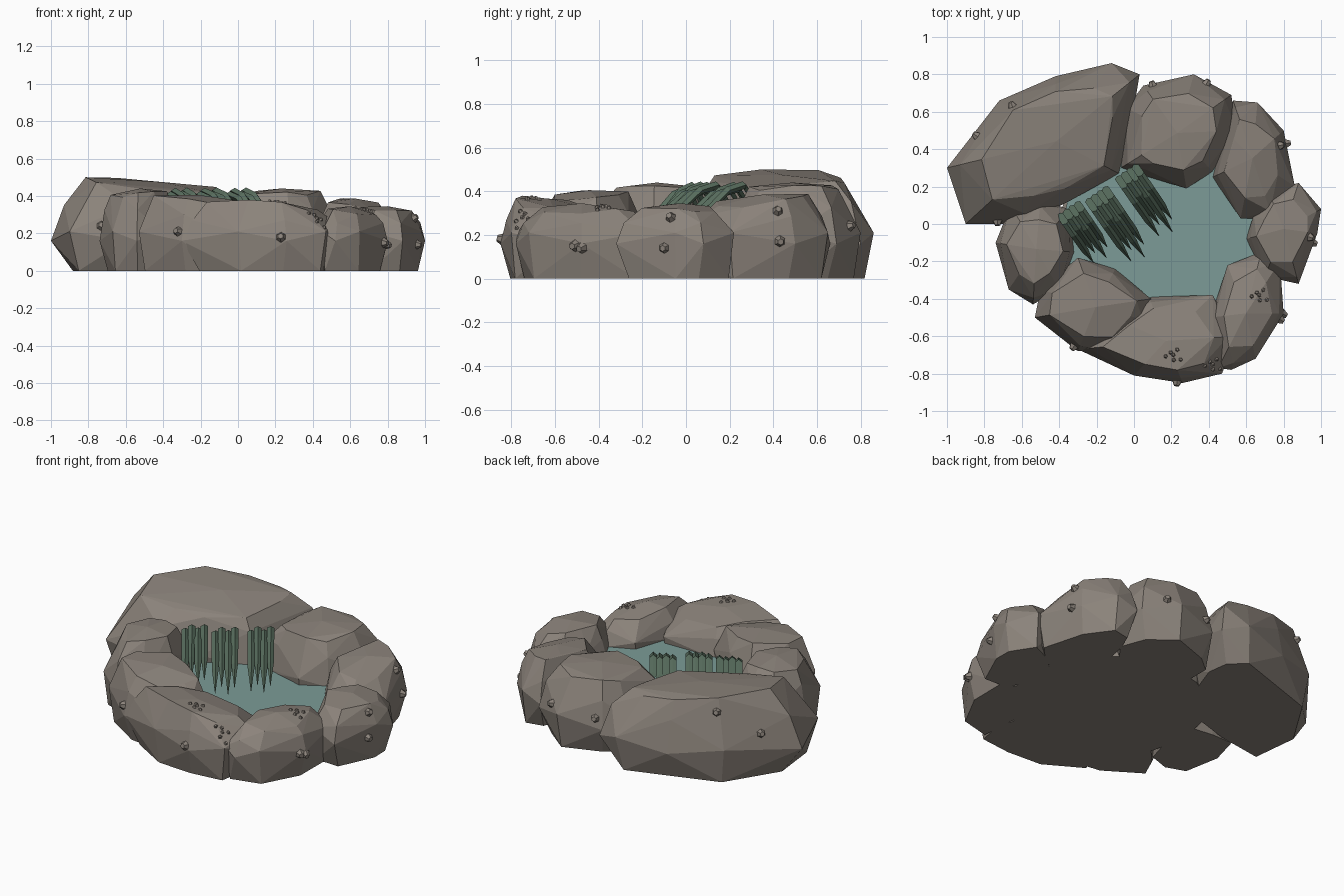
import bpy, bmesh, math, random
from mathutils import Vector
from mathutils.bvhtree import BVHTree

if "Cube" in bpy.data.objects:
    bpy.data.objects.remove(bpy.data.objects["Cube"])

random.seed(4)


def material(name, rgb):
    m = bpy.data.materials.new(name)
    m.diffuse_color = (*rgb, 1)
    m.use_nodes = True
    m.node_tree.nodes["Principled BSDF"].inputs["Base Color"].default_value = m.diffuse_color
    return m


ROCK = material("warm grey rock", (0.26, 0.228, 0.198))
WATER = material("teal water", (0.2, 0.33, 0.31))
WEED = material("dark green weed", (0.095, 0.15, 0.108))


def finish(name, bm, mat):
    bmesh.ops.recalc_face_normals(bm, faces=bm.faces)
    mesh = bpy.data.meshes.new(name)
    bm.to_mesh(mesh)
    mesh.materials.append(mat)
    obj = bpy.data.objects.new(name, mesh)
    bpy.context.collection.objects.link(obj)
    return obj


trees = []


def rock(name, outline, height, slope=(0, 0), crown=0.66):
    """Faceted boulder: hull of a flat foot, a wide waist and a tilted crown."""
    pts = [Vector((x, y, 0)) for x, y in outline]
    c = sum(pts, Vector()) / len(pts)
    bm = bmesh.new()
    for i, p in enumerate(pts):
        d = p - c
        bm.verts.new(c + d * (0.9 if i % 2 else 0.8))
        bm.verts.new(p + Vector((0, 0, 0.21 if i % 2 else 0.16)))
        top = c + d * (crown + random.uniform(-0.07, 0.07))
        top.z = height + slope[0] * d.x + slope[1] * d.y - random.uniform(0.01, 0.04)
        bm.verts.new(top)
        if i % 2 == 0:  # shoulder between waist and crown
            bm.verts.new(c + d * 0.88 + Vector((0, 0, height * 0.74)))
    bm.verts.new(c + Vector((0, 0, height)))
    hull = bmesh.ops.convex_hull(bm, input=bm.verts)
    loose = [v for v in bm.verts if not v.link_faces]
    bmesh.ops.delete(bm, geom=loose, context='VERTS')
    bmesh.ops.dissolve_limit(bm, angle_limit=math.radians(3), verts=bm.verts, edges=bm.edges)
    trees.append(BVHTree.FromBMesh(bm))
    finish(name, bm, ROCK)


# Ring of boulders, clockwise from the large one
rock("large_back_left_rock",
     [(-1, .3), (-.9, 0), (-.6, 0), (-.35, .12), (-.08, .27), (0, .62), (.03, .8),
      (-.12, .86), (-.42, .79), (-.72, .66)], 0.475, (-.08, .06), 0.72)
rock("back_rock",
     [(-.07, .3), (-.04, .62), (.05, .74), (.32, .8), (.52, .69), (.55, .5),
      (.42, .28), (.28, .19), (.05, .26)], 0.44)
rock("back_right_rock",
     [(.42, .25), (.49, .5), (.53, .66), (.66, .65), (.8, .5), (.86, .2),
      (.74, .03), (.57, .03)], 0.385, (-.1, .05))
rock("right_rock",
     [(.6, -.08), (.64, .05), (.72, .17), (.88, .22), (1, .08), (.98, -.05),
      (.88, -.32), (.7, -.28)], 0.345, (-.06, 0))
rock("front_right_rock",
     [(.41, -.5), (.45, -.77), (.52, -.78), (.65, -.72), (.8, -.48), (.78, -.2),
      (.68, -.15), (.5, -.22)], 0.345, (-.04, 0))
rock("front_rock",
     [(-.3, -.67), (0, -.81), (.26, -.85), (.47, -.8), (.55, -.6), (.42, -.38),
      (.08, -.39), (-.12, -.5)], 0.365, (-.07, -.1), 0.7)
rock("front_left_rock",
     [(-.5, -.35), (-.3, -.18), (-.1, -.24), (.09, -.4), (.08, -.52), (-.08, -.68),
      (-.3, -.68), (-.53, -.5)], 0.405, (-.06, 0), 0.72)
rock("left_rock",
     [(-.74, -.1), (-.66, .1), (-.5, .13), (-.35, .08), (-.32, -.15), (-.4, -.35),
      (-.54, -.43), (-.67, -.35)], 0.44, (.05, .02))


def disc(name, radius, z0, z1, mat):
    bm = bmesh.new()
    bmesh.ops.create_cone(bm, cap_ends=True, segments=16, radius1=radius, radius2=radius,
                          depth=z1 - z0)
    bmesh.ops.translate(bm, verts=bm.verts, vec=(.15, -.05, (z0 + z1) / 2))
    finish(name, bm, mat)


# Pool bed and water surface
disc("pool_bed", 0.56, 0, 0.155, ROCK)
disc("water", 0.54, 0.155, 0.17, WATER)


def attach(bm, origin, direction, radius, depth, sides):
    """Stick a small blunt cone where a ray first meets a rock."""
    o, d = Vector(origin), Vector(direction).normalized()
    hits = [h for h in (t.ray_cast(o, d) for t in trees) if h[0] is not None]
    if not hits:
        return
    loc, nor = min(hits, key=lambda h: h[3])[:2]
    if nor.dot(d) > 0:
        nor = -nor
    new = bmesh.ops.create_cone(bm, cap_ends=True, segments=sides, radius1=radius,
                                radius2=radius * 0.5, depth=depth)['verts']
    m = nor.to_track_quat('Z', 'Y').to_matrix()
    bmesh.ops.rotate(bm, verts=new, cent=(0, 0, 0), matrix=m)
    bmesh.ops.translate(bm, verts=new, vec=loc + nor * depth * 0.3)


# Limpets on the outer faces
bm = bmesh.new()
for x, z in [(-.73, .24), (-.32, .21), (.23, .18), (.78, .15)]:
    attach(bm, (x, -2, z), (0, 1, 0), .03, .03, 6)
for y, z in [(-.48, .14), (-.1, .14), (-.07, .28), (.42, .31), (.43, .17), (.75, .24)]:
    attach(bm, (2, y, z), (-1, 0, 0), .028, .03, 6)
for x, y in [(-.65, .63), (-.84, .47), (.1, .74)]:
    attach(bm, (x, y, 2), (0, 0, -1), .028, .03, 6)
finish("limpets", bm, ROCK)

# Barnacle clusters on the front boulders
bm = bmesh.new()
for cx, cy in [(.67, -.38), (.21, -.7), (.42, -.75)]:
    for k in range(6):
        a, r = k * 2.4, .018 * k ** 0.6
        attach(bm, (cx + r * math.cos(a), cy + r * math.sin(a), 2), (0, 0, -1), .013, .014, 5)
finish("barnacles", bm, ROCK)


def weed_clump(name, x, y, length):
    """Pointed, drooping blades side by side, with a shallow ridge along each."""
    along, across = Vector((.57, -.82, 0)), Vector((.82, .57, 0))
    profile = [(0, .33, 1), (.16, .41, 1), (.42, .385, 1), (.75, .29, .9), (1, .19, .05)]
    bm = bmesh.new()
    for k in range(4):
        reach = length * (1, .88, 1.06, .92)[k]
        lift = (0, .018, .004, .02)[k]
        rings = []
        for t, z, w in profile:
            c = Vector((x, y, z + lift)) + along * reach * t + across * (k - 1.5) * .036
            half = across * .021 * w
            up = Vector((.2, -.2, .5)) * .03 * w
            rings.append([bm.verts.new(p) for p in
                          (c - half, c + up, c + half, c - up * 1.2)])
        for a, b in zip(rings, rings[1:]):
            for i in range(4):
                j = (i + 1) % 4
                bm.faces.new((a[i], a[j], b[j], b[i]))
        bm.faces.new(rings[0])
        bm.faces.new(rings[-1])
    finish(name, bm, WEED)


# Three clumps of weed hanging into the pool
weed_clump("left_weed", -.35, .08, .31)
weed_clump("middle_weed", -.2, .16, .4)
weed_clump("right_weed", -.04, .28, .38)
